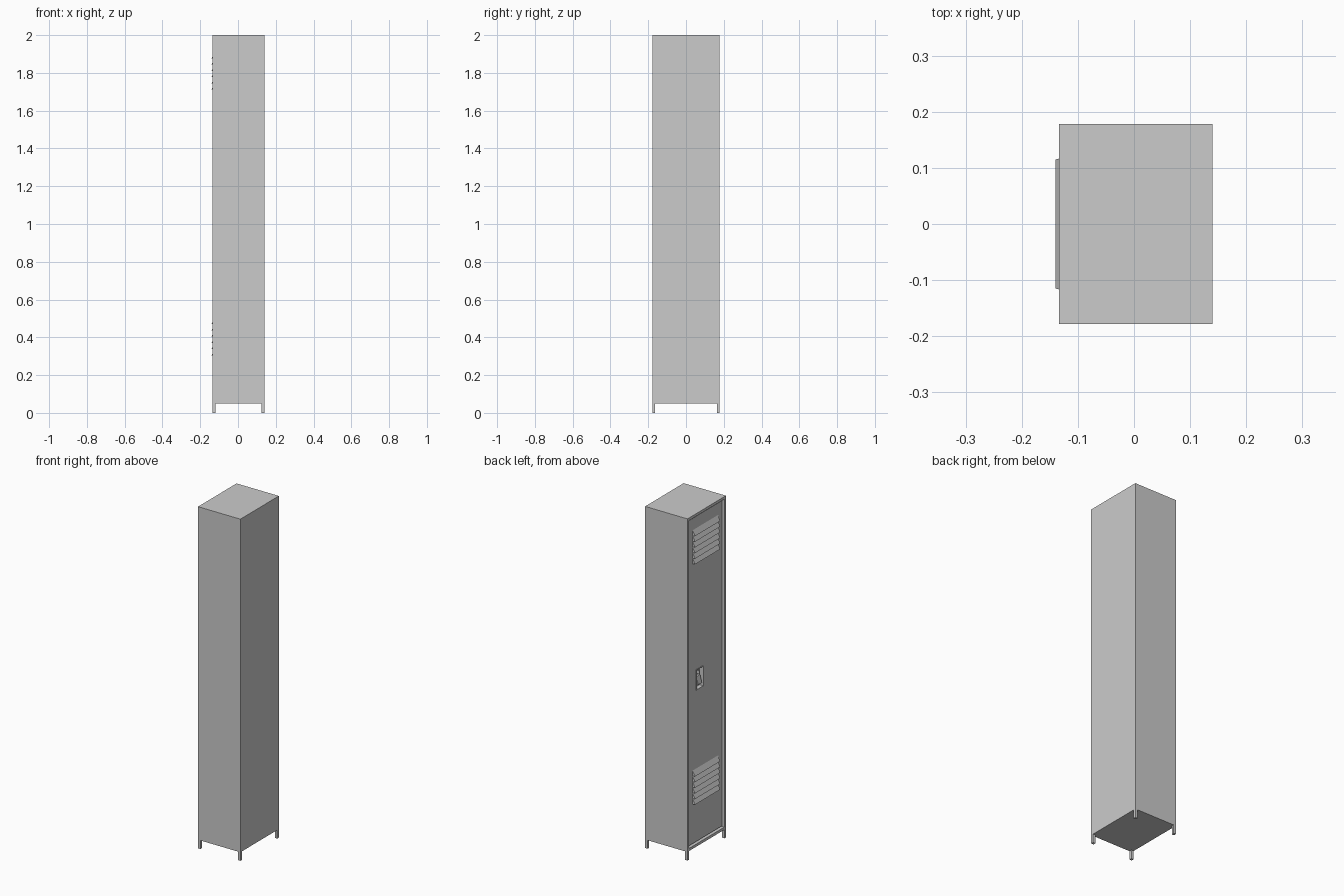
import bpy, bmesh
from mathutils import Vector

if "Cube" in bpy.data.objects:
    bpy.data.objects.remove(bpy.data.objects["Cube"])


def add_object(name, bm):
    bmesh.ops.recalc_face_normals(bm, faces=bm.faces)
    mesh = bpy.data.meshes.new(name)
    bm.to_mesh(mesh)
    bm.free()
    ob = bpy.data.objects.new(name, mesh)
    bpy.context.collection.objects.link(ob)
    return ob


def box_bm(x, y, z):
    bm = bmesh.new()
    bmesh.ops.create_cube(bm, size=1)
    for v in bm.verts:
        v.co = Vector([(a + b) / 2 + c * (b - a) for c, (a, b) in zip(v.co, (x, y, z))])
    bm.normal_update()
    return bm


def box(name, x, y, z):
    return add_object(name, box_bm(x, y, z))


def open_box(name, x, y, z, rim, depth):
    """Box whose -x face is inset by rim and pushed in by depth."""
    bm = box_bm(x, y, z)
    face = min(bm.faces, key=lambda f: f.calc_center_median().x)
    bmesh.ops.inset_individual(bm, faces=[face], thickness=rim)
    new = bmesh.ops.extrude_discrete_faces(bm, faces=[face])["faces"][0]
    bmesh.ops.translate(bm, verts=new.verts, vec=(depth, 0, 0))
    return add_object(name, bm)


def louvres(name, z0, count=6, pitch=0.033):
    """Stack of sloping vent blades with tapered ends."""
    bm = bmesh.new()
    for i in range(count):
        z = z0 + i * pitch
        ends = []
        for s in (-1, 1):
            ends.append([bm.verts.new(p) for p in (
                (DOOR_X + 0.001, s * 0.119, z),
                (-0.14, s * 0.115, z),
                (DOOR_X + 0.001, s * 0.119, z + pitch))])
        a, b = ends
        bm.faces.new(a)
        bm.faces.new(b)
        for j in range(3):
            k = (j + 1) % 3
            bm.faces.new((a[j], a[k], b[k], b[j]))
    return add_object(name, bm)


X0, X1, Y, Z0, Z1 = -0.134, 0.14, 0.178, 0.05, 2.0
DOOR_X = -0.125
RIM = 0.022

# Hollow cabinet with a door opening on the -x side
open_box("cabinet", (X0, X1), (-Y, Y), (Z0, Z1), RIM, 0.255)

# Four corner feet
FOOT = 0.015
for sx, xs in (("near", (X0, X0 + FOOT)), ("far", (X1 - FOOT, X1))):
    for sy, ys in (("left", (Y - FOOT, Y)), ("right", (-Y, -Y + FOOT))):
        box(f"foot_{sx}_{sy}", xs, ys, (0, Z0))

# Recessed door with an opening for the handle
GAP = RIM + 0.0015
door = box("door", (DOOR_X, DOOR_X + 0.015), (-Y + GAP, Y - GAP), (Z0 + GAP, Z1 - GAP))
cutter = box("handle_cutter", (-0.2, 0), (0.020, 0.082), (0.961, 1.077))
cutter.hide_render = True
cutter.hide_viewport = True
cutter.display_type = 'WIRE'
cut = door.modifiers.new("handle_opening", 'BOOLEAN')
cut.operation = 'DIFFERENCE'
cut.solver = 'EXACT'
cut.object = cutter

# Ventilation louvres
louvres("upper_louvres", 1.712)
louvres("lower_louvres", 0.305)

# Recessed handle cup
open_box("handle_cup", (-0.128, -0.095), (0.018, 0.084), (0.958, 1.080), 0.006, 0.024)

# Lift trigger and padlock hasp inside the cup
bm = box_bm((-0.127, -0.103), (0.034, 0.068), (0.985, 1.03))
for v in bm.verts:
    if v.co.x < -0.12 and v.co.z > 1.0:
        v.co.x += 0.012
add_object("lift_trigger", bm)
box("hasp", (-0.125, -0.103), (0.048, 0.054), (1.04, 1.06))
